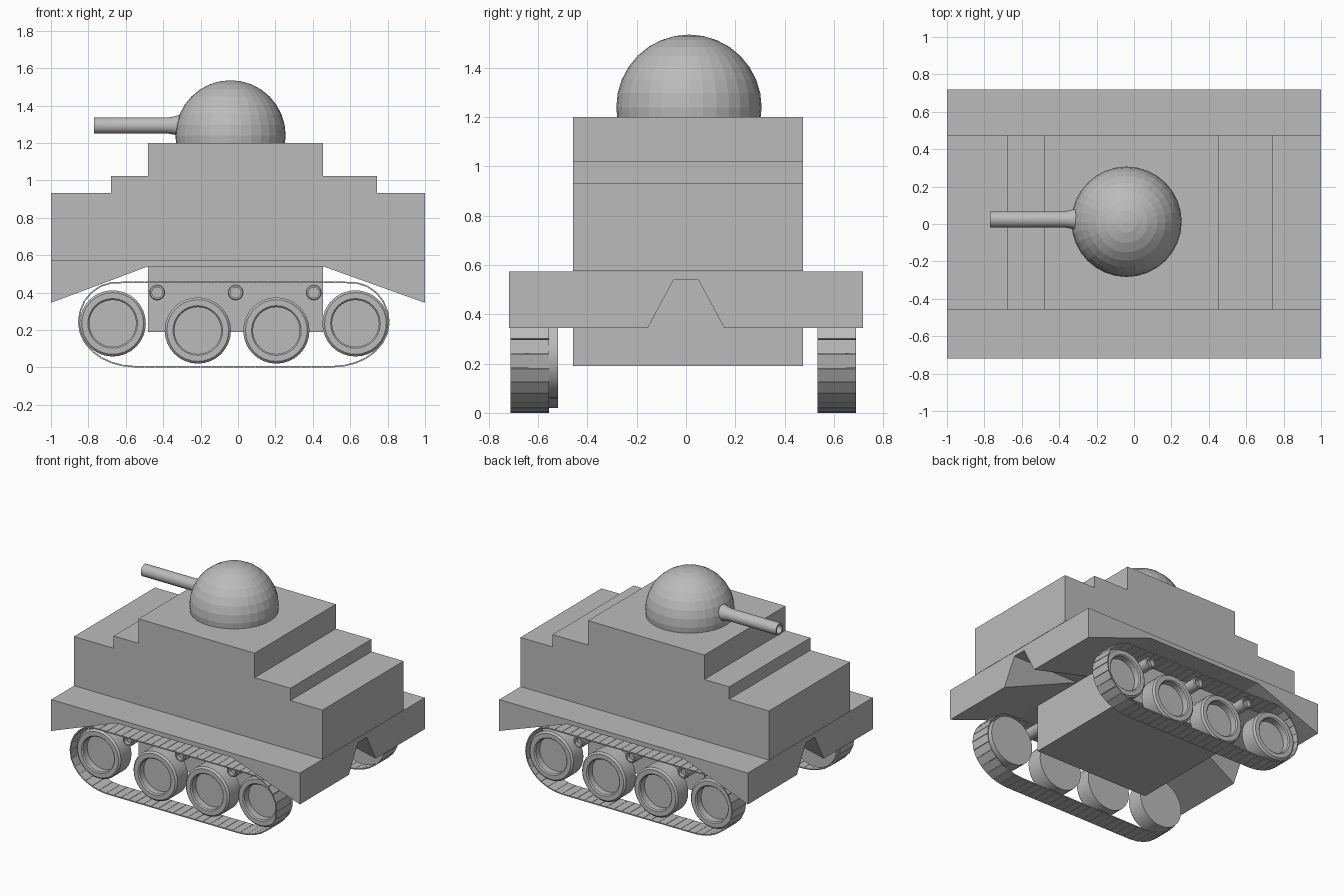
import bpy, bmesh, math
from mathutils import Vector

if "Cube" in bpy.data.objects:
    bpy.data.objects.remove(bpy.data.objects["Cube"])

grey = bpy.data.materials.new("plain grey")
grey.diffuse_color = (0.5, 0.5, 0.5, 1)
grey.use_nodes = True
grey.node_tree.nodes["Principled BSDF"].inputs["Base Color"].default_value = grey.diffuse_color


def finish(name, bm, smooth=False):
    bmesh.ops.remove_doubles(bm, verts=bm.verts, dist=1e-5)
    bmesh.ops.recalc_face_normals(bm, faces=bm.faces)
    me = bpy.data.meshes.new(name)
    bm.to_mesh(me)
    bm.free()
    me.materials.append(grey)
    ob = bpy.data.objects.new(name, me)
    bpy.context.collection.objects.link(ob)
    if smooth:
        bpy.ops.object.select_all(action='DESELECT')
        ob.select_set(True)
        bpy.context.view_layer.objects.active = ob
        bpy.ops.object.shade_smooth_by_angle(angle=math.radians(35))
    return ob


def loft(name, rings, smooth=False, loop=False):
    """Skin a list of closed rings of points; cap the ends unless looped."""
    bm = bmesh.new()
    vs = [[bm.verts.new(p) for p in r] for r in rings]
    n = len(vs[0])
    pairs = list(zip(vs, vs[1:])) + ([(vs[-1], vs[0])] if loop else [])
    for a, b in pairs:
        for i in range(n):
            j = (i + 1) % n
            bm.faces.new((a[i], a[j], b[j], b[i]))
    if not loop:
        bm.faces.new(vs[0])
        bm.faces.new(vs[-1])
    return finish(name, bm, smooth)


def lathe(name, profile, centre, axis, segs=32, smooth=True):
    """Turn (distance along axis, radius) pairs round the x or y axis."""
    c = Vector(centre)
    rings = []
    for d, r in profile:
        ring = []
        for k in range(segs):
            t = 2 * math.pi * k / segs
            u, v = r * math.cos(t), r * math.sin(t)
            ring.append(c + (Vector((d, u, v)) if axis == 'x' else Vector((u, d, v))))
        rings.append(ring)
    return loft(name, rings, smooth)


# stepped upper hull
steps = [(-1, .575), (-1, .932), (-.68, .932), (-.68, 1.022), (-.48, 1.022), (-.48, 1.2),
         (.455, 1.2), (.455, 1.022), (.742, 1.022), (.742, .932), (1, .932), (1, .575)]
loft("upper_hull", [[(x, y, z) for x, z in steps] for y in (-.458, .475)])

# lower hull box
belly = [(-.48, .19), (-.48, .545), (.455, .545), (.455, .19)]
loft("lower_hull", [[(x, y, z) for x, z in belly] for y in (-.458, .475)])

# wide side decks, with undersides rising from notched ends to the middle
sections = []
for x, b, n in ((-1, .345, .155), (-.48, .54, .054), (.455, .54, .054), (1, .345, .155)):
    sections.append([(x, y, z) for y, z in (
        (-.718, .573), (-.718, b), (-n, b), (-.05, .54), (.05, .54), (n, b), (.718, b), (.718, .573))])
loft("side_decks", sections)

# domed turret
bm = bmesh.new()
bmesh.ops.create_uvsphere(bm, u_segments=32, v_segments=16, radius=.295)
bmesh.ops.translate(bm, verts=bm.verts, vec=(-.04, .012, 1.24))
finish("turret", bm)

# hollow gun barrel with a flared root
lathe("gun_barrel", [(-.6, .03), (-.77, .03), (-.77, .043), (-.375, .043), (-.345, .048), (-.31, .058), (-.2, .06)],
      (0, .025, 1.293), 'x', 24)


# track path: two flat runs joined by rounded ends
def track_path(links):
    pts = []
    corners = ((.605, .202, .214, 0), (-.65, .202, .214, 90), (-.55, .302, .236, 180), (.507, .3, .236, 270))
    for cx, rx, rz, start in corners:
        for k in range(25):
            t = math.radians(start + 90 * k / 24)
            pts.append(Vector((cx + rx * math.cos(t), 0, .24 + rz * math.sin(t))))
    pts.append(pts[0].copy())
    lengths = [(b - a).length for a, b in zip(pts, pts[1:])]
    step = sum(lengths) / links
    out, done, i = [], 0, 0
    for k in range(links):
        while i < len(lengths) - 1 and done + lengths[i] < k * step:
            done += lengths[i]
            i += 1
        out.append(pts[i].lerp(pts[i + 1], min(1, (k * step - done) / max(lengths[i], 1e-9))))
    return out


def track(name, y0, y1):
    bm = bmesh.new()
    path = track_path(64)
    for a, b in zip(path, path[1:] + path[:1]):
        d = (b - a).normalized()
        nrm = Vector((d.z, 0, -d.x)) * .004
        a2, b2 = a + d * .0012, b - d * .0012
        ends = []
        for p in (a2, b2):
            ends.append([bm.verts.new(p + s * nrm + Vector((0, y, 0)))
                         for s, y in ((-1, y0), (1, y0), (1, y1), (-1, y1))])
        for i in range(4):
            j = (i + 1) % 4
            bm.faces.new((ends[0][i], ends[0][j], ends[1][j], ends[1][i]))
        bm.faces.new(ends[0])
        bm.faces.new(ends[1])
    finish(name, bm)


# running gear: (side name, outward sign, track y range, wheel outer face, wheel inner face)
for side, s, t0, t1, outer, inner in (("front", -1, -.712, -.555, -.652, -.52),
                                      ("back", 1, .533, .69, .66, .535)):
    track(side + "_track", t0, t1)
    # dished road wheels
    for i, (x, z) in enumerate(((-.67, .235), (-.215, .197), (.205, .197), (.628, .235))):
        lathe(f"{side}_wheel_{i + 1}",
              [(inner, .177), (outer - s * .012, .177), (outer, .165), (outer, .133),
               (outer - s * .008, .125), (outer - s * .055, .125)], (x, 0, z), 'y')
    # small return rollers reaching in to the hull
    for i, x in enumerate((-.432, -.013, .405)):
        lathe(f"{side}_roller_{i + 1}",
              [(s * .45, .042), (outer - s * .006, .042), (outer, .037), (outer, .028),
               (outer - s * .03, .028)], (x, 0, .4), 'y', 20)
